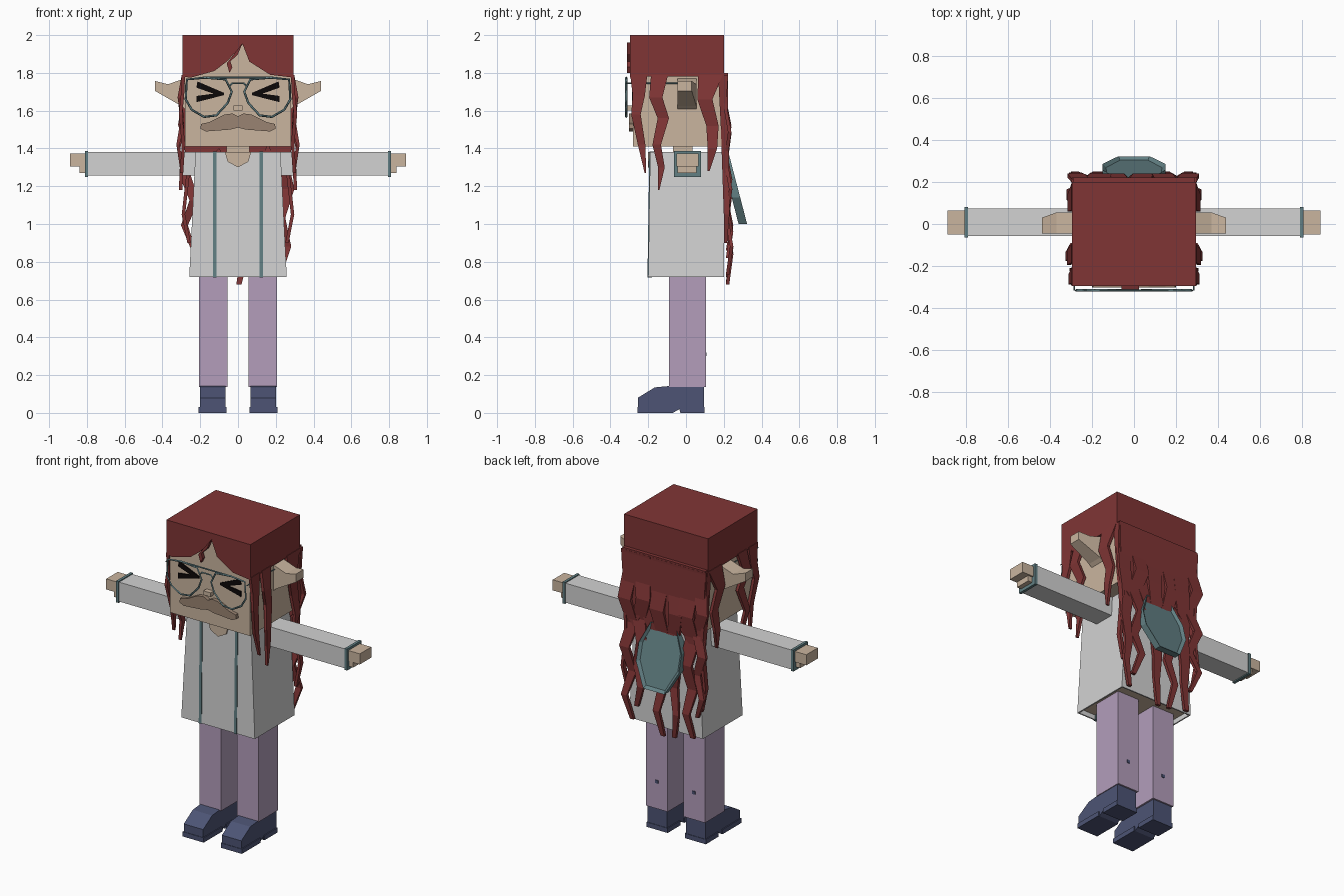
import bpy, bmesh
from mathutils import Vector

cube = bpy.data.objects.get("Cube")
if cube:
    bpy.data.objects.remove(cube, do_unlink=True)


def material(name, hexcode):
    srgb = [int(hexcode[i:i + 2], 16) / 255 for i in (0, 2, 4)]
    col = [c / 12.92 if c < 0.04 else ((c + 0.055) / 1.055) ** 2.4 for c in srgb] + [1]
    m = bpy.data.materials.new(name)
    m.use_nodes = True
    m.diffuse_color = col
    m.node_tree.nodes["Principled BSDF"].inputs["Base Color"].default_value = col
    return m


HAIR = material("red hair", "803535")
SKIN = material("skin", "cab59f")
COAT = material("light grey cloth", "d2d2d2")
TEAL = material("teal trim", "628084")
MAUVE = material("mauve cloth", "b39ebb")
BLUE = material("navy leather", "4d5475")
BROWN = material("brown whiskers", "9a8472")
BLACK = material("black", "0c0808")


def finish(name, bm, *mats):
    bmesh.ops.recalc_face_normals(bm, faces=bm.faces)
    me = bpy.data.meshes.new(name)
    bm.to_mesh(me)
    bm.free()
    for m in mats:
        me.materials.append(m)
    ob = bpy.data.objects.new(name, me)
    bpy.context.collection.objects.link(ob)
    return ob


def prism(name, pts, axis, lo, hi, mat):
    """Extrude a profile of (x, z) along y, or of (y, z) along x."""
    bm = bmesh.new()
    place = (lambda a, b, d: (a, d, b)) if axis == 'y' else (lambda a, b, d: (d, a, b))
    rings = [[bm.verts.new(place(a, b, d)) for a, b in pts] for d in (lo, hi)]
    for r in rings:
        bm.faces.new(r)
    n = len(pts)
    for i in range(n):
        j = (i + 1) % n
        bm.faces.new((rings[0][i], rings[0][j], rings[1][j], rings[1][i]))
    return finish(name, bm, mat)


def box(name, x, y, z, mat):
    return prism(name, [(x[0], z[0]), (x[1], z[0]), (x[1], z[1]), (x[0], z[1])],
                 'y', y[0], y[1], mat)


def strand(name, path, axis, thick=0.018):
    """Tapering wavy lock; path holds (across, outward, height, width)."""
    bm = bmesh.new()
    rings = []
    for u, w, z, width in path:
        ring = []
        for du, dw in ((-1, 0), (1, 0), (1, 1), (-1, 1)):
            a, b = u + du * width / 2, w + dw * thick * (1 if w > 0 else -1)
            ring.append(bm.verts.new((a, b, z) if axis == 'y' else (b, a, z)))
        rings.append(ring)
    for r, s in zip(rings, rings[1:]):
        for i in range(4):
            bm.faces.new((r[i], r[(i + 1) % 4], s[(i + 1) % 4], s[i]))
    bm.faces.new(rings[0])
    bm.faces.new(rings[-1])
    return finish(name, bm, HAIR)


def wire(name, pts, closed, radius, mat):
    cu = bpy.data.curves.new(name, 'CURVE')
    cu.dimensions = '3D'
    cu.bevel_depth = radius
    cu.bevel_resolution = 0
    sp = cu.splines.new('POLY')
    sp.points.add(len(pts) - 1)
    for p, co in zip(sp.points, pts):
        p.co = (*co, 1)
    sp.use_cyclic_u = closed
    cu.materials.append(mat)
    ob = bpy.data.objects.new(name, cu)
    bpy.context.collection.objects.link(ob)
    bpy.ops.object.select_all(action='DESELECT')
    ob.select_set(True)
    bpy.context.view_layer.objects.active = ob
    bpy.ops.object.convert(target='MESH')


# Head, neck and collar opening
box("head", (-0.28, 0.28), (-0.28, 0.19), (1.41, 1.97), SKIN)
box("neck", (-0.06, 0.06), (-0.07, 0.035), (1.34, 1.42), SKIN)
prism("collar_opening", [(-0.07, 1.382), (-0.055, 1.33), (0, 1.3), (0.055, 1.33), (0.07, 1.382)],
      'y', -0.2, -0.18, SKIN)

# Hair cap with parted fringe and a loose wisp
box("hair_cap", (-0.295, 0.295), (-0.272, 0.2), (1.78, 2), HAIR)
prism("hair_fringe", [(-0.295, 2), (-0.295, 1.78), (-0.25, 1.775), (-0.125, 1.81), (-0.06, 1.86),
                      (0.025, 1.95), (0.06, 1.86), (0.17, 1.79), (0.295, 1.775), (0.295, 2)],
      'y', -0.297, -0.27, HAIR)
prism("fringe_wisp", [(0.025, 1.96), (-0.06, 1.85), (-0.045, 1.8), (-0.03, 1.83),
                      (-0.04, 1.86), (0.0, 1.9)], 'y', -0.312, -0.29, HAIR)

# Long hair behind the head
prism("back_hair_sheet", [(-0.29, 1.8), (0.29, 1.8), (0.28, 1.4), (0.2, 1.3), (0.16, 1.42),
                          (0.07, 1.24), (0.03, 1.42), (-0.05, 1.28), (-0.1, 1.4),
                          (-0.2, 1.28), (-0.28, 1.4)], 'y', 0.195, 0.222, HAIR)
# Each lock: x at the top, x at the tip, height of the tip, top width, sway
locks = [(0.25, 0.24, 0.73, 0.1, 0.02), (0.15, 0.17, 0.82, 0.11, -0.02),
         (0.03, 0.02, 0.68, 0.11, 0.015), (-0.07, -0.09, 0.69, 0.1, -0.015),
         (-0.17, -0.19, 0.72, 0.12, 0.015), (-0.25, -0.26, 0.86, 0.09, -0.025)]
for k, (x0, x1, tip, width, sway) in enumerate(locks):
    path = []
    for i in range(8):
        t = i / 7
        side = (-1) ** i
        path.append((x0 + (x1 - x0) * t + sway * side * (t > 0.2),
                     0.205 + 0.012 * side * (t > 0) + 0.018 * t,
                     1.79 + (tip - 1.79) * t, width * (1 - 0.75 * t ** 1.5)))
    strand(f"back_lock_{k + 1}", path, 'y')

# Face
box("nose", (-0.025, 0.025), (-0.312, -0.27), (1.602, 1.628), SKIN)
half = [(0.03, 1.585), (0.07, 1.58), (0.15, 1.54), (0.195, 1.53), (0.2, 1.505),
        (0.17, 1.49), (0.04, 1.5)]
prism("moustache", [(0, 1.57)] + half + [(0, 1.51)] + [(-x, z) for x, z in reversed(half)],
      'y', -0.302, -0.27, BROWN)

eye = [(0.215, 1.755), (0.075, 1.695), (0.075, 1.682), (0.22, 1.645), (0.22, 1.678),
       (0.13, 1.69), (0.22, 1.722)]
lens = [(0.27, 1.765), (0.277, 1.66), (0.245, 1.605), (0.18, 1.567), (0.115, 1.575),
        (0.055, 1.64), (0.033, 1.7), (0.065, 1.765), (0.175, 1.775)]
ear = [(0.27, 1.6), (0.3, 1.625), (0.44, 1.705), (0.44, 1.757), (0.37, 1.74), (0.27, 1.775)]
shoe = [(-0.255, 0.0), (-0.255, 0.08), (-0.165, 0.135), (-0.09, 0.142), (0.095, 0.142),
        (0.095, 0), (-0.03, 0), (-0.035, 0.02), (-0.07, 0)]

for s, side in ((1, "left"), (-1, "right")):
    def span(a, b):
        return (s * a, s * b)

    def flip(pts):
        return [(s * x, z) for x, z in pts]

    prism(side + "_eye", flip(eye), 'y', -0.287, -0.279, BLACK)
    e = prism(side + "_ear", flip(ear), 'y', -0.045, 0.055, SKIN)
    for v in e.data.vertices:
        if abs(v.co.x) > 0.4 and v.co.y > 0:
            v.co.y = 0.03
    wire(side + "_glasses_rim", [(s * x, -0.317, z) for x, z in lens], True, 0.006, TEAL)
    wire(side + "_glasses_temple", [(s * 0.285, -0.317, 1.745), (s * 0.288, 0.0, 1.745)],
         False, 0.004, TEAL)

    # Locks beside the face, waving outward from the head
    strand(side + "_front_lock", [(-0.25, s * 0.28, 1.79, 0.09), (-0.25, s * 0.285, 1.68, 0.065),
           (-0.265, s * 0.295, 1.58, 0.05), (-0.235, s * 0.28, 1.42, 0.04),
           (-0.215, s * 0.29, 1.27, 0.008)], 'x')
    strand(side + "_cheek_lock", [(-0.14, s * 0.28, 1.79, 0.09), (-0.16, s * 0.302, 1.67, 0.07),
           (-0.12, s * 0.285, 1.56, 0.06), (-0.155, s * 0.308, 1.42, 0.045),
           (-0.13, s * 0.29, 1.3, 0.035), (-0.145, s * 0.295, 1.18, 0.008)], 'x')
    strand(side + "_rear_lock", [(0.13, s * 0.28, 1.79, 0.13), (0.1, s * 0.3, 1.66, 0.08),
           (0.14, s * 0.285, 1.52, 0.065), (0.14, s * 0.305, 1.4, 0.05),
           (0.12, s * 0.29, 1.28, 0.01)], 'x')
    strand(side + "_shoulder_lock", [(0.19, s * 0.28, 1.79, 0.04), (0.205, s * 0.27, 1.5, 0.04),
           (0.21, s * 0.255, 1.27, 0.035), (0.215, s * 0.28, 1.05, 0.03),
           (0.21, s * 0.25, 0.9, 0.015)], 'x')

    # Arms
    box(side + "_sleeve", span(0.18, 0.8), (-0.058, 0.075), (1.257, 1.38), COAT)
    box(side + "_cuff", span(0.793, 0.81), (-0.064, 0.08), (1.25, 1.386), TEAL)
    box(side + "_hand", span(0.8, 0.89), (-0.05, 0.065), (1.305, 1.372), SKIN)
    box(side + "_thumb", span(0.8, 0.84), (-0.045, 0.055), (1.27, 1.306), SKIN)

    # Coat edging, legs and shoes
    trim = prism(side + "_coat_edging", [(-0.204, 0.718), (-0.194, 1.383), (-0.17, 1.383),
                 (-0.18, 0.718)], 'x', s * 0.115, s * 0.133, TEAL)
    box(side + "_leg", span(0.055, 0.207), (-0.09, 0.105), (0.138, 0.76), MAUVE)
    box(side + "_leg_mark", span(0.12, 0.14), (0.104, 0.109), (0.3, 0.32), BLUE)
    prism(side + "_shoe", shoe, 'x', s * 0.066, s * 0.202, BLUE)
    box(side + "_heel", span(0.06, 0.208), (-0.03, 0.098), (0, 0.03), BLUE)
    box(side + "_toe_sole", span(0.06, 0.208), (-0.258, -0.07), (0, 0.03), BLUE)

# Glasses bridge
wire("glasses_brow_bar", [(-0.175, -0.317, 1.775), (0.175, -0.317, 1.775)], False, 0.005, TEAL)
wire("glasses_bridge", [(-0.045, -0.317, 1.73), (-0.03, -0.317, 1.745), (0.03, -0.317, 1.745),
                        (0.045, -0.317, 1.73)], False, 0.005, TEAL)

# Coat: flared box, hollow at the hem
bm = bmesh.new()
bmesh.ops.create_cube(bm, size=1)
for v in bm.verts:
    low = v.co.z < 0
    v.co.x *= 0.516 if low else 0.45
    v.co.y = (-0.2 if low else -0.19) if v.co.y < 0 else 0.2
    v.co.z = 0.72 if low else 1.38
hem = min(bm.faces, key=lambda f: f.calc_center_median().z)
bmesh.ops.inset_region(bm, faces=[hem], thickness=0.012)
top = bmesh.ops.extrude_face_region(bm, geom=[hem])
roof = [f for f in top["geom"] if isinstance(f, bmesh.types.BMFace)]
bmesh.ops.translate(bm, vec=(0, 0, 0.03), verts=roof[0].verts)
if hem.is_valid:
    bmesh.ops.delete(bm, geom=[hem], context='FACES_ONLY')
roof[0].material_index = 1
finish("coat", bm, COAT, SKIN)

# Hood: tilted pouch with a raised rim
rim = [(-0.09, 1.38), (-0.15, 1.25), (-0.15, 1.14), (-0.075, 1.0), (0.075, 1.0),
       (0.15, 1.14), (0.15, 1.25), (0.09, 1.38)]
hood = prism("hood", rim, 'y', 0.19, 0.235, TEAL)
bm = bmesh.new()
bm.from_mesh(hood.data)
face = max(bm.faces, key=lambda f: f.calc_center_median().y)
bmesh.ops.inset_region(bm, faces=[face], thickness=0.018, depth=0)
bmesh.ops.translate(bm, vec=Vector((0, -0.015, 0)), verts=face.verts)
for v in bm.verts:
    v.co.y += (1.34 - v.co.z) * 0.26
bm.to_mesh(hood.data)
bm.free()
